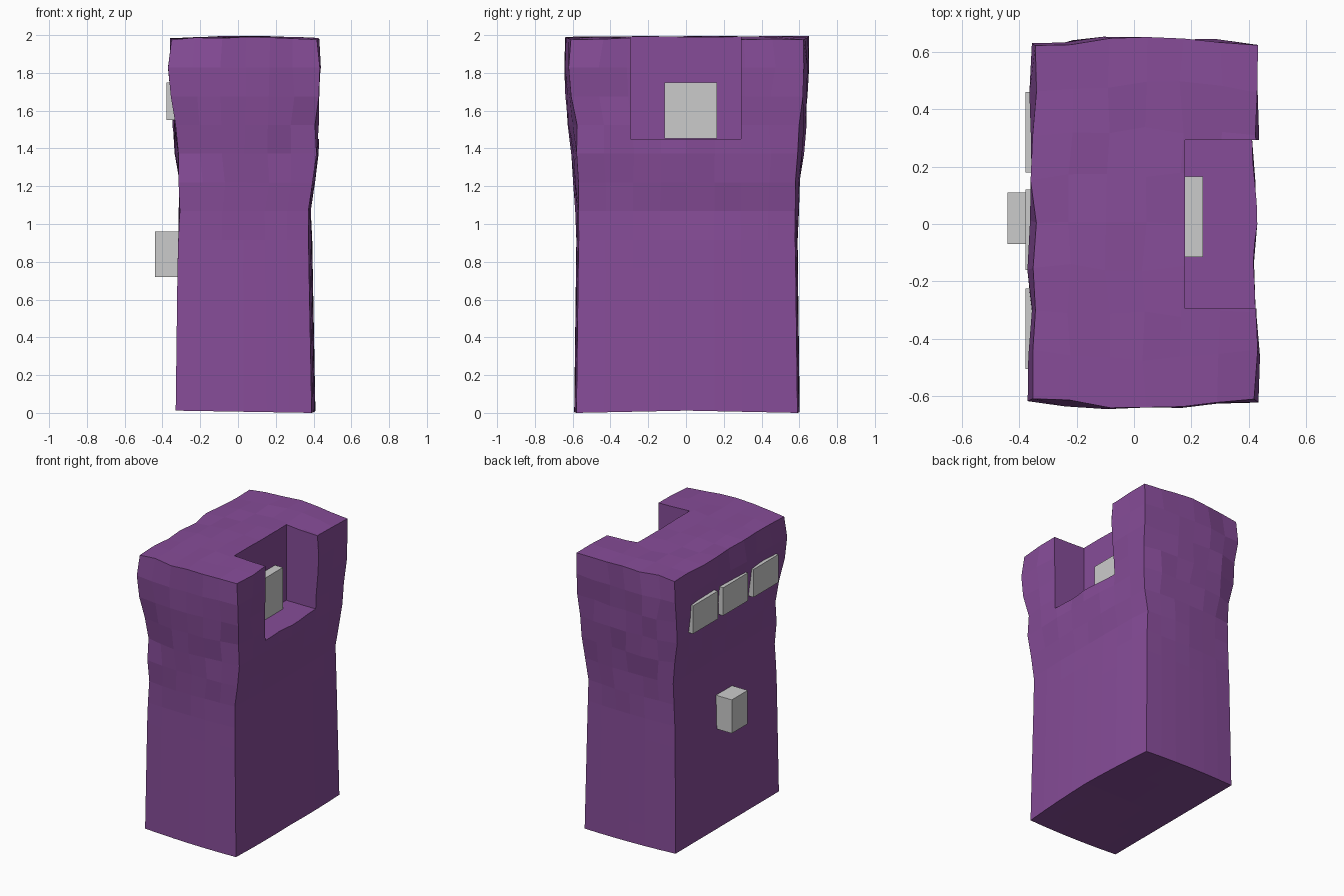
import bpy, bmesh, random
from mathutils import Vector

if "Cube" in bpy.data.objects:
    bpy.data.objects.remove(bpy.data.objects["Cube"])

random.seed(4)


def box(name, lo, hi):
    lo, hi = Vector(lo), Vector(hi)
    bpy.ops.mesh.primitive_cube_add(size=1, location=(lo + hi) / 2)
    ob = bpy.context.object
    ob.name = ob.data.name = name
    for v in ob.data.vertices:
        v.co *= hi - lo
    return ob


# Height profile of the stone: z, left x, right x, front y, back y (corner positions)
PROFILE = [
    (0.00, -0.33, 0.39, -0.58, 0.59), (0.80, -0.32, 0.375, -0.57, 0.58),
    (1.10, -0.31, 0.37, -0.565, 0.575), (1.25, -0.31, 0.40, -0.57, 0.58),
    (1.45, -0.335, 0.415, -0.575, 0.59), (1.60, -0.345, 0.415, -0.595, 0.605),
    (1.83, -0.365, 0.425, -0.61, 0.62), (1.98, -0.35, 0.425, -0.60, 0.615),
]


def profile_at(z):
    for a, b in zip(PROFILE, PROFILE[1:]):
        if z <= b[0] + 1e-4:
            t = (z - a[0]) / (b[0] - a[0])
            return [p + (q - p) * t for p, q in zip(a[1:], b[1:])]
    return PROFILE[-1][1:]


# Rough stone body: gridded block warped to the profile
bm = bmesh.new()
bmesh.ops.create_cube(bm, size=2)
for axis, cuts in ((0, 5), (1, 7), (2, 12)):
    edges = [e for e in bm.edges
             if abs((e.verts[0].co - e.verts[1].co).normalized()[axis]) > 0.9]
    bmesh.ops.subdivide_edges(bm, edges=edges, cuts=cuts, use_grid_fill=True)
for v in bm.verts:
    u, w, h = v.co
    z = 0.005 + 1.975 * (h + 1) / 2
    x0, x1, y0, y1 = profile_at(z)
    rough = min(max((z - 0.9) / 0.5, 0), 1)
    x = x0 + (x1 - x0) * (u + 1) / 2
    y = y0 + (y1 - y0) * (w + 1) / 2
    x += u * (0.02 - 0.01 * rough) * (1 - w * w) * (u > 0)
    y += w * (0.012 + 0.022 * rough) * (1 - u * u)
    x += random.uniform(-0.011, 0.011) * rough
    y += random.uniform(-0.012, 0.012) * rough
    if h > 0.99:
        z += 0.01 * (1 - u * u) + random.uniform(-0.006, 0.006)
    elif h < -0.99:
        z = 0.012 * (1 - abs(w) * (u + 1) / 2)
    v.co = (x, y, z)
mesh = bpy.data.meshes.new("stone_body")
bm.to_mesh(mesh)
bm.free()
body = bpy.data.objects.new("stone_body", mesh)
bpy.context.collection.objects.link(body)
mat = bpy.data.materials.new("purple_stone")
mat.diffuse_color = (0.24, 0.073, 0.315, 1)
mat.use_nodes = True
mat.node_tree.nodes["Principled BSDF"].inputs["Base Color"].default_value = mat.diffuse_color
mesh.materials.append(mat)

# Notch cut into the upper right side
cutter = box("notch_cutter", (0.178, -0.295, 1.45), (0.7, 0.292, 2.3))
cutter.hide_render = True
mod = body.modifiers.new("notch", "BOOLEAN")
mod.operation, mod.solver, mod.object = "DIFFERENCE", "EXACT", cutter
bpy.context.view_layer.objects.active = body
bpy.ops.object.modifier_apply(modifier="notch")
bpy.data.objects.remove(cutter)

# Grey plate inside the notch
box("notch_plate", (0.16, -0.115, 1.452), (0.24, 0.165, 1.75))

# Row of three plates on the left side
for i, y in enumerate((-0.505, -0.16, 0.18)):
    box(f"side_plate_{i + 1}", (-0.378, y, 1.55), (-0.32, y + 0.28, 1.75))

# Handle block below the plates
box("side_knob", (-0.44, -0.07, 0.72), (-0.30, 0.11, 0.96))
